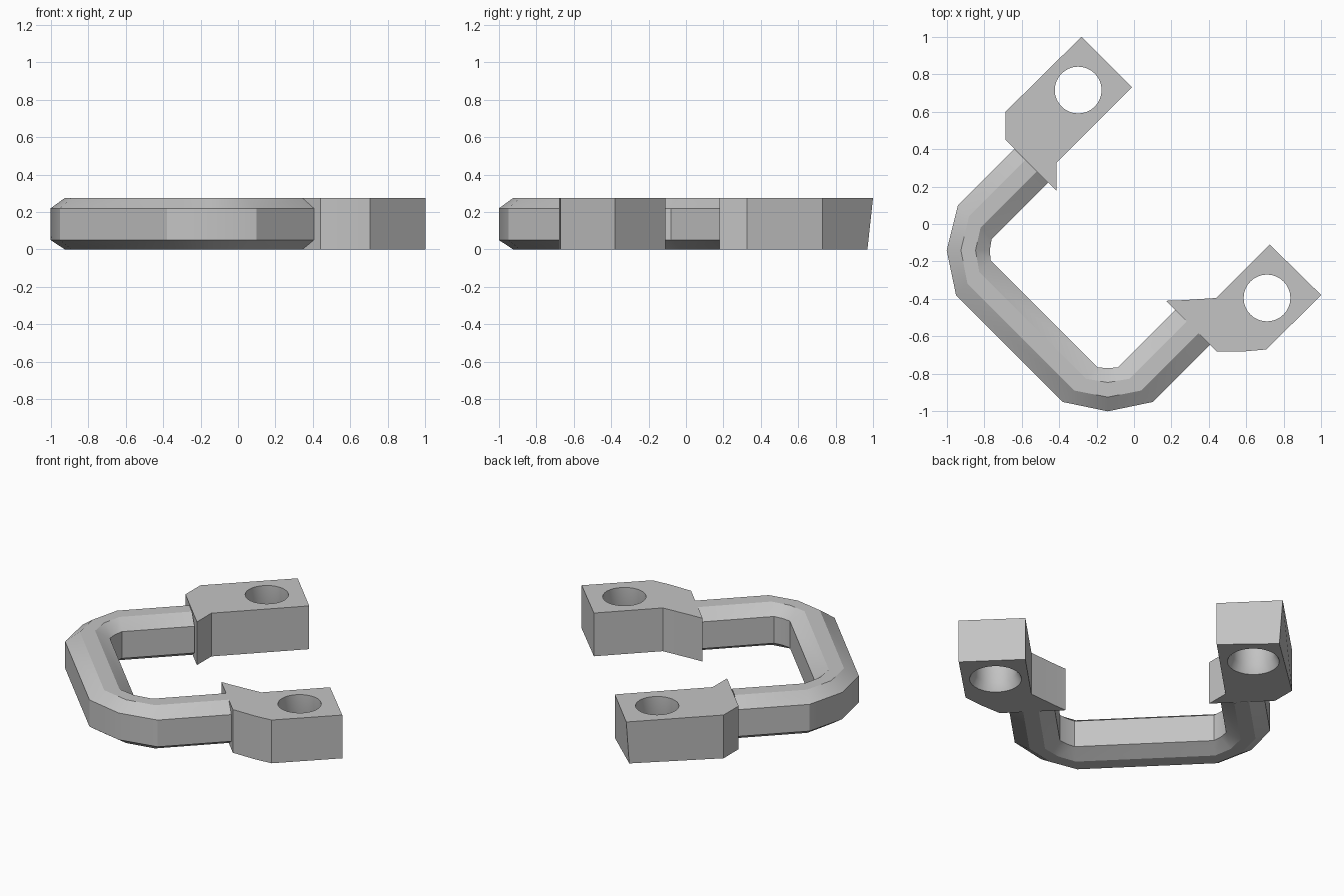
import bpy
import bmesh
import math
from mathutils import Vector

cube = bpy.data.objects.get("Cube")
if cube:
    bpy.data.objects.remove(cube, do_unlink=True)

HEIGHT = 0.275

grey = bpy.data.materials.new("plain grey")
grey.use_nodes = True
colour = (0.55, 0.55, 0.55, 1)
grey.diffuse_color = colour
grey.node_tree.nodes["Principled BSDF"].inputs["Base Color"].default_value = colour


def loft(name, rings):
    """Closed solid through a list of equal-length point rings."""
    bm = bmesh.new()
    rows = [[bm.verts.new(p) for p in ring] for ring in rings]
    n = len(rows[0])
    for a, b in zip(rows, rows[1:]):
        for i in range(n):
            j = (i + 1) % n
            bm.faces.new((a[i], a[j], b[j], b[i]))
    bm.faces.new(rows[0][::-1])
    bm.faces.new(rows[-1])
    bmesh.ops.recalc_face_normals(bm, faces=bm.faces)
    mesh = bpy.data.meshes.new(name)
    bm.to_mesh(mesh)
    bm.free()
    mesh.materials.append(grey)
    obj = bpy.data.objects.new(name, mesh)
    bpy.context.collection.objects.link(obj)
    return obj


def smooth(obj):
    bpy.ops.object.select_all(action="DESELECT")
    obj.select_set(True)
    bpy.context.view_layer.objects.active = obj
    bpy.ops.object.shade_smooth_by_angle(angle=math.radians(30))


# Bar: chamfered section as (position from outer to inner side, height)
section = [(0, 0.05), (0, 0.22), (0.33, HEIGHT), (0.67, HEIGHT),
           (1, 0.22), (1, 0.05), (0.67, 0), (0.33, 0)]
# Outer and inner side of the bar at each bend
stations = [((-0.64, 0.40), (-0.46, 0.22)),
            ((-0.94, 0.10), (-0.76, -0.08)),
            ((-1.00, -0.14), (-0.77, -0.14)),
            ((-0.95, -0.38), (-0.765, -0.195)),
            ((-0.38, -0.95), (-0.195, -0.765)),
            ((-0.14, -1.00), (-0.14, -0.77)),
            ((0.10, -0.95), (-0.085, -0.765)),
            ((0.406, -0.644), (0.22, -0.458))]
rings = []
for outer, inner in stations:
    o, i = Vector(outer), Vector(inner)
    rings.append([(*o.lerp(i, t), z) for t, z in section])
smooth(loft("bar", rings))


def end_block(name, outline, hole, bottom_tip=None):
    """Flat end block with a countersunk round hole; the first point is the tip."""
    bottom = [bottom_tip or outline[0]] + outline[1:]
    block = loft(name, [[(x, y, 0) for x, y in bottom],
                        [(x, y, HEIGHT) for x, y in outline]])
    turns = [2 * math.pi * k / 32 for k in range(32)]
    cutter = loft(name + "_hole_cutter", [
        [(hole[0] + r * math.cos(a), hole[1] + r * math.sin(a), z) for a in turns]
        for r, z in ((0.17, -0.04), (0.125, 0.05), (0.125, HEIGHT + 0.05))])
    smooth(cutter)
    cutter.hide_render = True
    cutter.display_type = "WIRE"
    cut = block.modifiers.new("hole", "BOOLEAN")
    cut.object = cutter
    cut.operation = "DIFFERENCE"
    cut.solver = "EXACT"
    # Bake the hole, then drop the cutter
    bpy.context.view_layer.update()
    graph = bpy.context.evaluated_depsgraph_get()
    block.data = bpy.data.meshes.new_from_object(block.evaluated_get(graph))
    block.modifiers.clear()
    bpy.data.objects.remove(cutter, do_unlink=True)
    smooth(block)


# End blocks
end_block("back_end_block",
          [(-0.28, 1.0), (-0.01, 0.73), (-0.415, 0.325), (-0.415, 0.18),
           (-0.685, 0.45), (-0.685, 0.60)],
          (-0.298, 0.715), bottom_tip=(-0.28, 0.97))
end_block("left_end_block",
          [(0.725, -0.11), (1.0, -0.38), (0.705, -0.67), (0.59, -0.68),
           (0.44, -0.68), (0.17, -0.41), (0.24, -0.408), (0.44, -0.395)],
          (0.71, -0.395))
